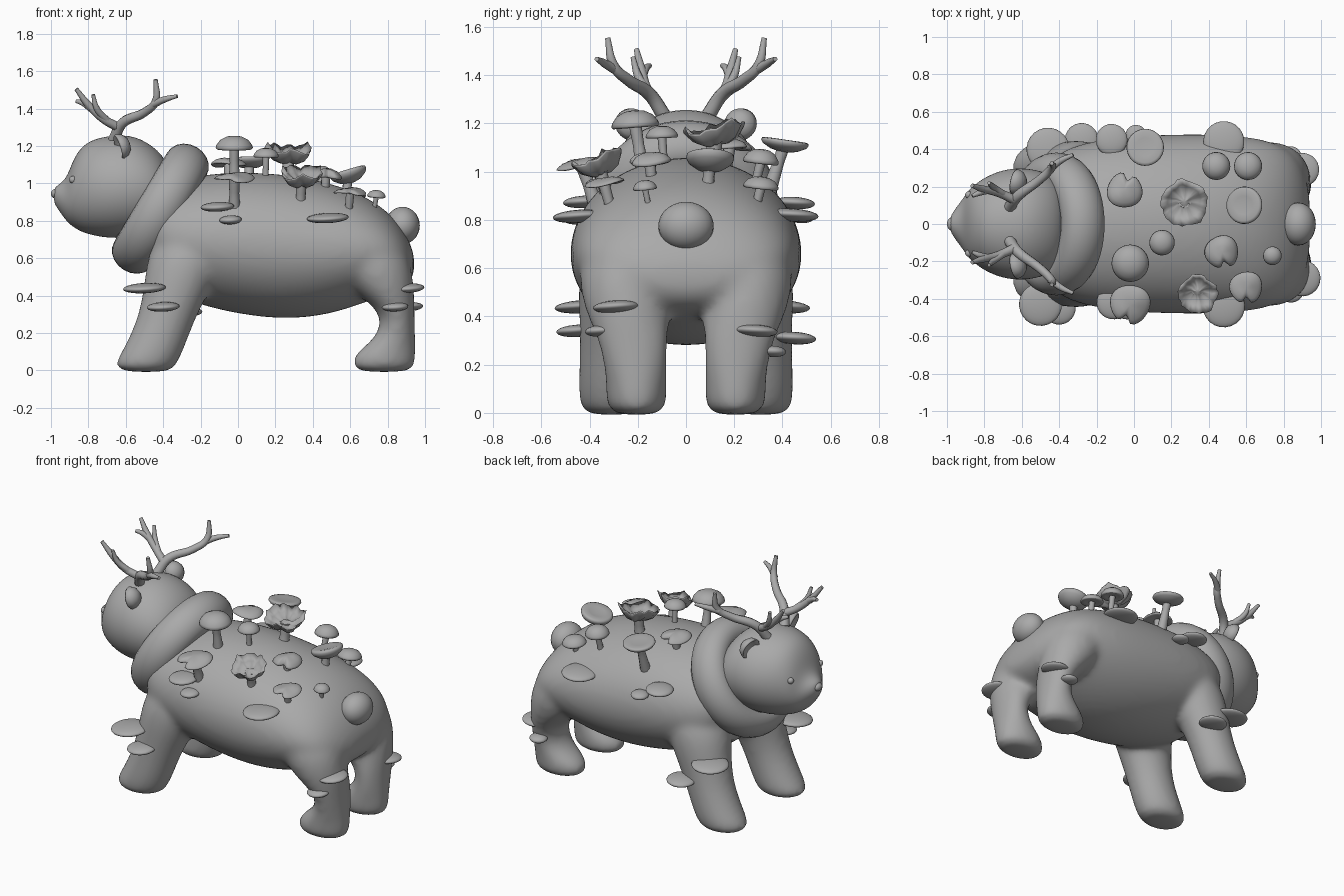
import bpy, bmesh, math, random
from mathutils import Vector, Matrix

random.seed(4)
if "Cube" in bpy.data.objects:
    bpy.data.objects.remove(bpy.data.objects["Cube"])

grey = bpy.data.materials.new("plain_grey")
grey.use_nodes = True
grey.diffuse_color = (0.4, 0.4, 0.4, 1)
grey.node_tree.nodes["Principled BSDF"].inputs["Base Color"].default_value = (0.4, 0.4, 0.4, 1)


def finish(name, bm, loc=(0, 0, 0), axis=None, subsurf=0):
    """Turn a bmesh into a smooth grey object, with its z axis along axis."""
    bmesh.ops.recalc_face_normals(bm, faces=bm.faces)
    mesh = bpy.data.meshes.new(name)
    bm.to_mesh(mesh)
    bm.free()
    mesh.materials.append(grey)
    mesh.polygons.foreach_set("use_smooth", [True] * len(mesh.polygons))
    ob = bpy.data.objects.new(name, mesh)
    turn = Vector(axis).to_track_quat('Z', 'Y').to_matrix().to_4x4() if axis else Matrix()
    ob.matrix_world = Matrix.Translation(loc) @ turn
    bpy.context.collection.objects.link(ob)
    if subsurf:
        ob.modifiers.new("round", 'SUBSURF').levels = subsurf
    return ob


def loft(bm, rings, u, v, sides=24):
    """Skin closed elliptical rings given as (centre, u radius, v radius)."""
    u, v = Vector(u), Vector(v)
    loops = []
    for c, a, b in rings:
        angles = [math.tau * i / sides for i in range(sides)]
        loops.append([bm.verts.new(Vector(c) + u * a * math.cos(t) + v * b * math.sin(t)) for t in angles])
    for lo, hi in zip(loops, loops[1:]):
        for i in range(sides):
            j = (i + 1) % sides
            bm.faces.new((lo[i], lo[j], hi[j], hi[i]))
    bm.faces.new(loops[0])
    bm.faces.new(loops[-1])


def trunk(bm, stations):
    """Loft along x through (x, bottom, top, half width)."""
    loft(bm, [((x, 0, (lo + hi) / 2), w, (hi - lo) / 2) for x, lo, hi, w in stations], (0, 1, 0), (0, 0, 1))


def ball(name, loc, size, axis=None):
    bm = bmesh.new()
    bmesh.ops.create_uvsphere(bm, u_segments=24, v_segments=14, radius=1)
    bmesh.ops.scale(bm, vec=size, verts=bm.verts)
    return finish(name, bm, loc, axis)


def tube(name, paths, width):
    """Tapered tubes through (x, y, z, relative radius) points."""
    cu = bpy.data.curves.new(name, 'CURVE')
    cu.dimensions = '3D'
    cu.bevel_depth = width
    cu.bevel_resolution = 3
    cu.resolution_u = 6
    cu.use_fill_caps = True
    for path in paths:
        sp = cu.splines.new('BEZIER')
        sp.bezier_points.add(len(path) - 1)
        for p, (x, y, z, r) in zip(sp.bezier_points, path):
            p.co, p.radius = (x, y, z), r
            p.handle_left_type = p.handle_right_type = 'AUTO'
    cu.materials.append(grey)
    bpy.context.collection.objects.link(bpy.data.objects.new(name, cu))


def revolve(name, profile, loc, axis, warp=None, sides=32):
    """Spin a (radius, height) profile; warp gives radius scale and lift per angle."""
    bm = bmesh.new()
    cols = []
    for i in range(sides):
        t = math.tau * i / sides
        k, lift = warp(t) if warp else (1, 0)
        cols.append([bm.verts.new((r * k * math.cos(t), r * k * math.sin(t), h + lift * r)) for r, h in profile])
    for i in range(sides):
        a, b = cols[i], cols[(i + 1) % sides]
        for n in range(len(profile) - 1):
            bm.faces.new((a[n], a[n + 1], b[n + 1], b[n]))
    bmesh.ops.remove_doubles(bm, verts=bm.verts, dist=0.0005)
    return finish(name, bm, loc, axis)


# Body and legs, fused into one smooth skin
bm = bmesh.new()
trunk(bm, [(-.5, .56, .95, .28), (-.4, .42, 1.0, .4), (-.2, .345, 1.05, .455), (0, .298, 1.066, .477),
           (.25, .266, 1.055, .486), (.5, .295, 1.007, .484), (.7, .37, .928, .46), (.83, .41, .828, .405),
           (.905, .45, .72, .31), (.945, .51, .62, .16)])
bmesh.ops.create_uvsphere(bm, u_segments=24, v_segments=16, radius=.28,
                          matrix=Matrix.Translation((-.42, 0, .85)))
front_leg = [(-.01, -.49, .31, .13, .1), (.025, -.5, .31, .17, .132), (.1, -.457, .31, .165, .138),
             (.25, -.393, .305, .155, .137), (.38, -.345, .293, .17, .15), (.5, -.305, .275, .195, .175),
             (.66, -.26, .245, .215, .195), (.85, -.2, .18, .15, .14)]
back_leg = [(-.01, .78, .205, .14, .09), (.025, .778, .205, .172, .125), (.09, .785, .205, .167, .128),
            (.16, .835, .207, .115, .13), (.24, .855, .213, .092, .137), (.32, .848, .223, .097, .15),
            (.41, .79, .24, .155, .175), (.52, .735, .255, .2, .19), (.66, .68, .245, .22, .195),
            (.8, .62, .18, .15, .14)]
for leg in (front_leg, back_leg):
    for s in (-1, 1):
        loft(bm, [((x, s * y, z), a, b) for z, x, y, a, b in leg], (1, 0, 0), (0, 1, 0))
body = finish("body_and_legs", bm, subsurf=2)
fuse = body.modifiers.new("fuse", 'REMESH')
fuse.mode = 'VOXEL'
fuse.voxel_size = .018
fuse.use_smooth_shade = True
soft = body.modifiers.new("soften", 'SMOOTH')
soft.iterations = 18

# Head, nose, eyes, ears, tail
bm = bmesh.new()
trunk(bm, [(-.985, .9, .97, .03), (-.968, .87, .988, .065), (-.93, .815, 1.015, .115), (-.905, .785, 1.06, .152),
           (-.88, .765, 1.13, .187), (-.84, .74, 1.195, .222), (-.78, .72, 1.237, .262),
           (-.68, .703, 1.26, .3), (-.55, .71, 1.262, .303), (-.42, .76, 1.18, .26), (-.36, .85, 1.08, .15)])
finish("head", bm, subsurf=2)
ball("nose", (-.975, 0, .945), (.025, .035, .026))
ball("tail", (.88, 0, .775), (.092, .115, .1))
ear = [(0, -.045), (.035, -.037), (.06, -.015), (.07, .015), (.064, .024), (.045, .004), (0, -.012)]
for s, side in ((1, "left"), (-1, "right")):
    ball(side + "_eye", (-.883, s * .155, 1.02), (.02, .02, .02))
    revolve(side + "_ear", ear, (-.62, s * .222, 1.2), (-.92, s * .2, -.3))

    # Antler: main beam, its fork, front tine, its prong and spur
    beam = [(-.665, .09, 1.23, 1.1), (-.62, .15, 1.32, 1), (-.5, .24, 1.38, .85),
            (-.44, .3, 1.44, .75), (-.44, .325, 1.555, .4)]
    fork = [(-.45, .295, 1.425, .75), (-.39, .34, 1.45, .6), (-.325, .37, 1.467, .35)]
    tine = [(-.64, .13, 1.3, .9), (-.72, .165, 1.345, .8), (-.8, .185, 1.42, .7), (-.865, .205, 1.505, .4)]
    prong = [(-.785, .18, 1.4, .7), (-.83, .165, 1.43, .55), (-.865, .15, 1.44, .35)]
    spur = [(-.7, .16, 1.335, .7), (-.755, .2, 1.4, .6), (-.775, .22, 1.475, .35)]
    tube(side + "_antler", [[(x, s * y, z, r) for x, y, z, r in p] for p in (beam, fork, tine, prong, spur)], .028)

# Thick collar ring, a little wider along its axis
bpy.ops.mesh.primitive_torus_add(major_segments=48, minor_segments=20, major_radius=.277, minor_radius=.105,
                                 location=(-.415, 0, .865), rotation=(0, -1.035, 0))
collar = bpy.context.object
collar.name = "collar"
collar.scale.z = 1.16
collar.data.materials.append(grey)
bpy.ops.object.shade_smooth_by_angle()

# Back mushrooms
dome = [(0, 1), (.4, .93), (.75, .66), (.95, .25), (1, 0), (.92, -.12), (.6, -.02), (.2, .05), (0, .05)]
plate = [(0, .15), (.5, .3), (.85, .35), (.97, .25), (1, 0), (.9, -.4), (.55, -.9), (.2, -1.1), (0, -1.1)]
bowl = [(0, .25), (.15, .2), (.35, -.1), (.7, .3), (1, 1), (.98, .8), (.75, 0), (.4, -.5), (0, -.6)]


def notched(t):
    return 1 - .5 * math.exp(-((t - 4.4) / .22) ** 2) + .04 * math.sin(3 * t), .08 * math.sin(2 * t)


def ragged(t):
    return 1 + .04 * math.sin(5 * t) + random.uniform(-.06, .06), .12 * math.sin(3 * t) + random.uniform(-.1, .1)


def mushroom(x, y, z, r, h, profile=dome, warp=None, drop=.2, lean=(0, 0)):
    foot = Vector((x * .97, y * .84, z - drop))
    top = Vector((x, y, z))
    axis = (top - foot).normalized() + Vector((*lean, 1.2))
    revolve("mushroom_cap", [(a * r, b * h) for a, b in profile], top, axis, warp)
    mid = foot.lerp(top, .6)
    tube("mushroom_stem", [[(*foot, 1.2), (*mid, .9), (*top, 1)]], r * .27)


mushroom(-.02, -.21, 1.19, .1, .065)
mushroom(.15, -.1, 1.145, .068, .045)
mushroom(.74, -.17, .93, .05, .035, drop=.13)
mushroom(.44, .31, 1.04, .075, .055)
mushroom(.61, .31, .935, .075, .045)
mushroom(.59, .1, 1.055, .1, .05, plate, lean=(-.75, 0))
mushroom(.06, .41, 1.12, .1, .035, plate)
mushroom(-.05, .18, 1.1, .095, .035, warp=notched)
mushroom(.47, -.15, 1.035, .09, .045, warp=notched)
mushroom(-.02, -.43, 1.025, .108, .03, warp=notched)
mushroom(.6, -.34, .95, .088, .025, warp=notched)
mushroom(.27, .12, 1.14, .125, .05, bowl, ragged, lean=(0, -.5))
mushroom(.34, -.36, 1.015, .108, .05, bowl, ragged, lean=(0, -.45))

# Shelf fungi on the flanks and legs: x, y, z, radius
shelves = [(-.11, -.42, .875, .09), (-.04, -.45, .805, .06), (.48, -.44, .815, .113), (-.5, -.43, .44, .115),
           (-.4, -.45, .34, .088), (.9, -.29, .44, .097), (.84, -.35, .34, .07), (.48, .44, .82, .11),
           (-.12, .45, .87, .085), (.01, .475, .81, .055), (-.46, .4, .44, .115), (-.28, .45, .31, .09),
           (.9, .29, .34, .09), (.84, .36, .255, .055)]
for x, y, z, r in shelves:
    ball("shelf_fungus", (x, y, z), (r, r, .02 + r * .06), (-.05, .06 * math.copysign(1, y), 1))
